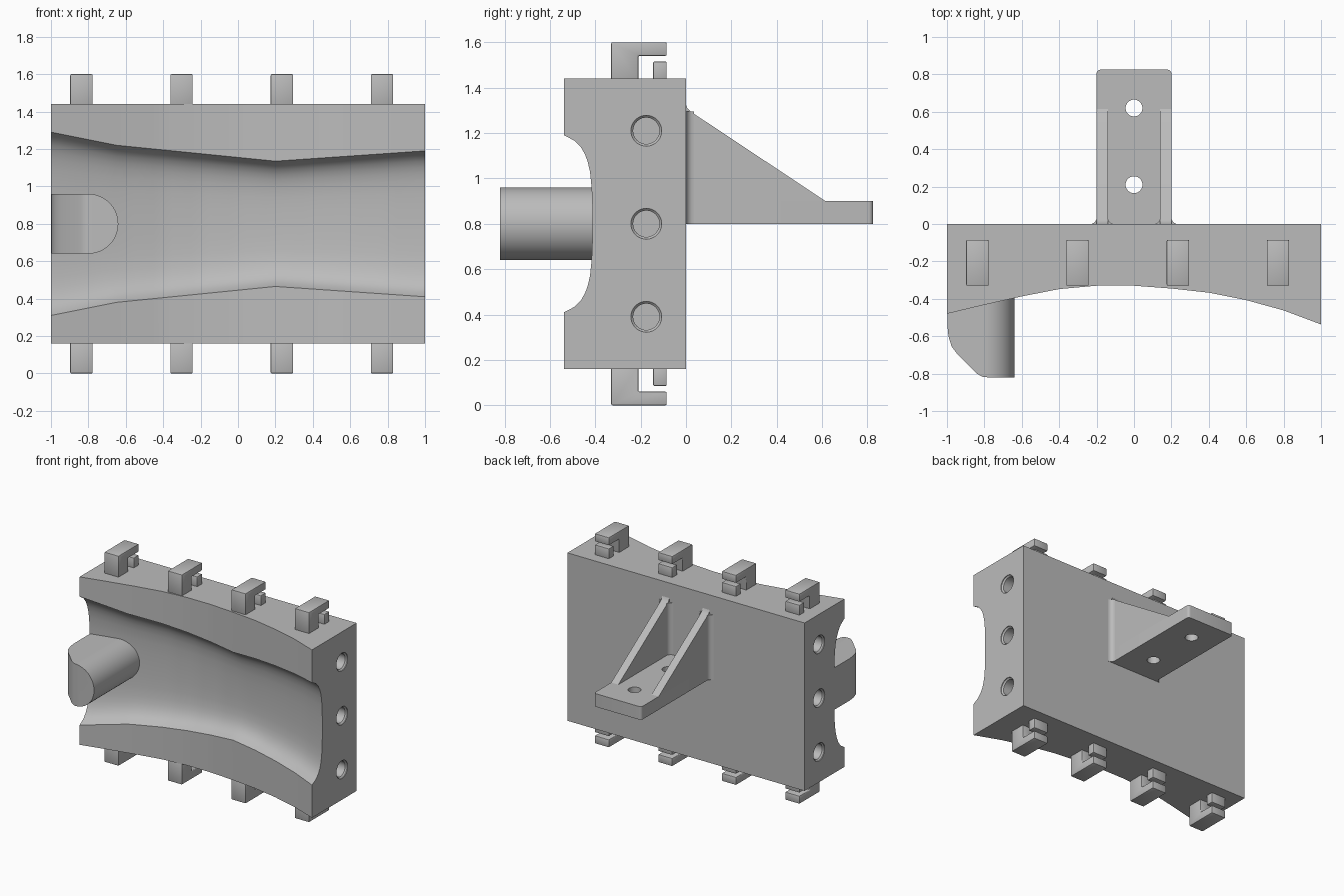
import bpy, bmesh, math
from mathutils import Vector

cube = bpy.data.objects.get("Cube")
if cube:
    bpy.data.objects.remove(cube, do_unlink=True)

grey = bpy.data.materials.new("plain grey")
grey.use_nodes = True
grey.diffuse_color = (0.5, 0.5, 0.5, 1)
for node in grey.node_tree.nodes:
    if node.type == 'BSDF_PRINCIPLED':
        node.inputs["Base Color"].default_value = (0.5, 0.5, 0.5, 1)


def make(name, bm):
    bmesh.ops.recalc_face_normals(bm, faces=bm.faces)
    mesh = bpy.data.meshes.new(name)
    bm.to_mesh(mesh)
    bm.free()
    mesh.materials.append(grey)
    ob = bpy.data.objects.new(name, mesh)
    bpy.context.collection.objects.link(ob)
    return ob


def loft(name, rings):
    """Skin closed rings of points and cap both ends."""
    bm = bmesh.new()
    rows = [[bm.verts.new(p) for p in ring] for ring in rings]
    n = len(rows[0])
    for a, b in zip(rows, rows[1:]):
        for i in range(n):
            bm.faces.new((a[i], a[(i + 1) % n], b[(i + 1) % n], b[i]))
    bm.faces.new(rows[0])
    bm.faces.new(rows[-1])
    return make(name, bm)


def prism(name, pts, axis, lo, hi):
    """Extrude a 2D outline along one axis."""
    def place(p, t):
        c = list(p)
        c.insert("xyz".index(axis), t)
        return c
    return loft(name, [[place(p, t) for p in pts] for t in (lo, hi)])


def circle(u, v, r, n=40, start=0.0, sweep=math.tau):
    steps = n if sweep == math.tau else n - 1
    return [(u + r * math.cos(start + sweep * i / steps),
             v + r * math.sin(start + sweep * i / steps)) for i in range(n)]


def boolean(ob, cutter, operation='DIFFERENCE'):
    cutter.hide_render = True
    mod = ob.modifiers.new("cut", 'BOOLEAN')
    mod.operation = operation
    mod.solver = 'EXACT'
    mod.object = cutter
    finish(ob, None)
    bpy.data.objects.remove(cutter, do_unlink=True)


def finish(ob, angle=35):
    """Apply modifiers, then smooth the rounded faces."""
    bpy.ops.object.select_all(action='DESELECT')
    bpy.context.view_layer.objects.active = ob
    ob.select_set(True)
    for mod in list(ob.modifiers):
        bpy.ops.object.modifier_apply(modifier=mod.name)
    if angle:
        bpy.ops.object.shade_smooth_by_angle(angle=math.radians(angle))


def bevel(ob, width, segments=2):
    mod = ob.modifiers.new("soft edges", 'BEVEL')
    mod.width = width
    mod.segments = segments
    mod.limit_method = 'ANGLE'
    finish(ob)


def lerp(table, x):
    for (x0, y0), (x1, y1) in zip(table, table[1:]):
        if x <= x1:
            return y0 + (y1 - y0) * (x - x0) / (x1 - x0)
    return table[-1][1]


# Body: curved front with a flared channel running along it
MID, LOW, HIGH = 0.8, 0.16, 1.44
front = [(-1, -.48), (-.8, -.432), (-.6, -.387), (-.4, -.348), (-.2, -.33), (0, -.33),
         (.2, -.345), (.4, -.367), (.6, -.407), (.8, -.462), (1, -.537)]
half = [(-1, .49), (-.65, .42), (.2, .335), (1, .39)]
hollow = [(0, 1), (.22, .99), (.42, .965), (.59, .91), (.7, .83), (.78, .74),
          (.86, .6), (.936, .38), (1, 0)]
DEPTH = 0.125
rings = []
for i in range(41):
    x = -1 + i * 0.05
    y, h = lerp(front, x), lerp(half, x)
    lower = [(x, y + DEPTH * d, MID - h * u) for u, d in reversed(hollow)]
    upper = [(x, y + DEPTH * d, MID + h * u) for u, d in hollow[1:]]
    rings.append([(x, 0, LOW), (x, y, LOW)] + lower + upper + [(x, y, HIGH), (x, 0, HIGH)])
body = loft("channel_body", rings)

# Chamfered blind holes in both ends
for side in (-1, 1):
    for z in (0.39, 0.8, 1.21):
        profile = [(1.02, .068), (.995, .068), (.985, .058), (.89, .058)]
        cutter = loft("hole_cutter", [[(side * x, a, b) for a, b in circle(-.175, z, r)]
                                      for x, r in profile])
        boolean(body, cutter)
finish(body)

# Peg: half-round bar trimmed by a rounded slope on its outer side
outline = circle(-.8, MID, .16, 33, -math.pi / 2, math.pi) + [(-.998, MID + .16), (-.998, MID - .16)]
peg = prism("locating_peg", outline, 'y', -.82, -.265)
trim = [(-.6, -.2), (-.6, -.83), (-.78, -.82), (-.81, -.817), (-.84, -.8), (-.945, -.695),
        (-.975, -.655), (-.992, -.6), (-.998, -.54), (-.998, -.2)]
boolean(peg, prism("trim_cutter", trim, 'z', .5, 1.1), 'INTERSECT')
finish(peg)

# Clips along the top, mirrored along the bottom
hook = [(-.33, 1.43), (-.33, 1.6), (-.085, 1.6), (-.085, 1.54), (-.21, 1.54), (-.21, 1.43)]
nub = [(-.145, 1.43), (-.145, 1.515), (-.085, 1.515), (-.085, 1.43)]
for x in (-.837, -.302, .235, .77):
    for edge in ("top", "bottom"):
        for part, pts in (("hook", hook), ("nub", nub)):
            if edge == "bottom":
                pts = [(y, 2 * MID - z) for y, z in pts]
            bevel(prism(f"{edge}_clip_{part}", pts, 'x', x - .06, x + .06), .006)

# Shelf bracket: drilled plate
corners = [(-.2, 0)] + circle(-.18, .805, .02, 6, math.pi, -math.pi / 2)
corners += circle(.18, .805, .02, 6, math.pi / 2, -math.pi / 2) + [(.2, 0)]
plate = prism("bracket_plate", corners, 'z', .8, .9)
for y in (.21, .62):
    boolean(plate, prism("bolt_cutter", circle(0, y, .045), 'z', .7, 1))
finish(plate)

# Side ribs and the fillets that blend them into the wall
rib = [(0, .9), (0, 1.325), (.006, 1.31), (.02, 1.295), (.615, .9)]
R = 0.035
for side, label in ((1, "left"), (-1, "right")):
    finish(prism(f"{label}_rib", rib, 'x', side * .14, side * .2))
    for x, way, low, where in ((.2, 1, .8, "outer"), (.14, -1, .9, "inner")):
        arc = [(side * (x + way * (R - R * math.cos(a))), R - R * math.sin(a))
               for a in [math.pi / 2 * k / 6 for k in range(7)]]
        finish(prism(f"{label}_{where}_fillet", [(side * x, 0)] + arc, 'z', low, 1.295))
